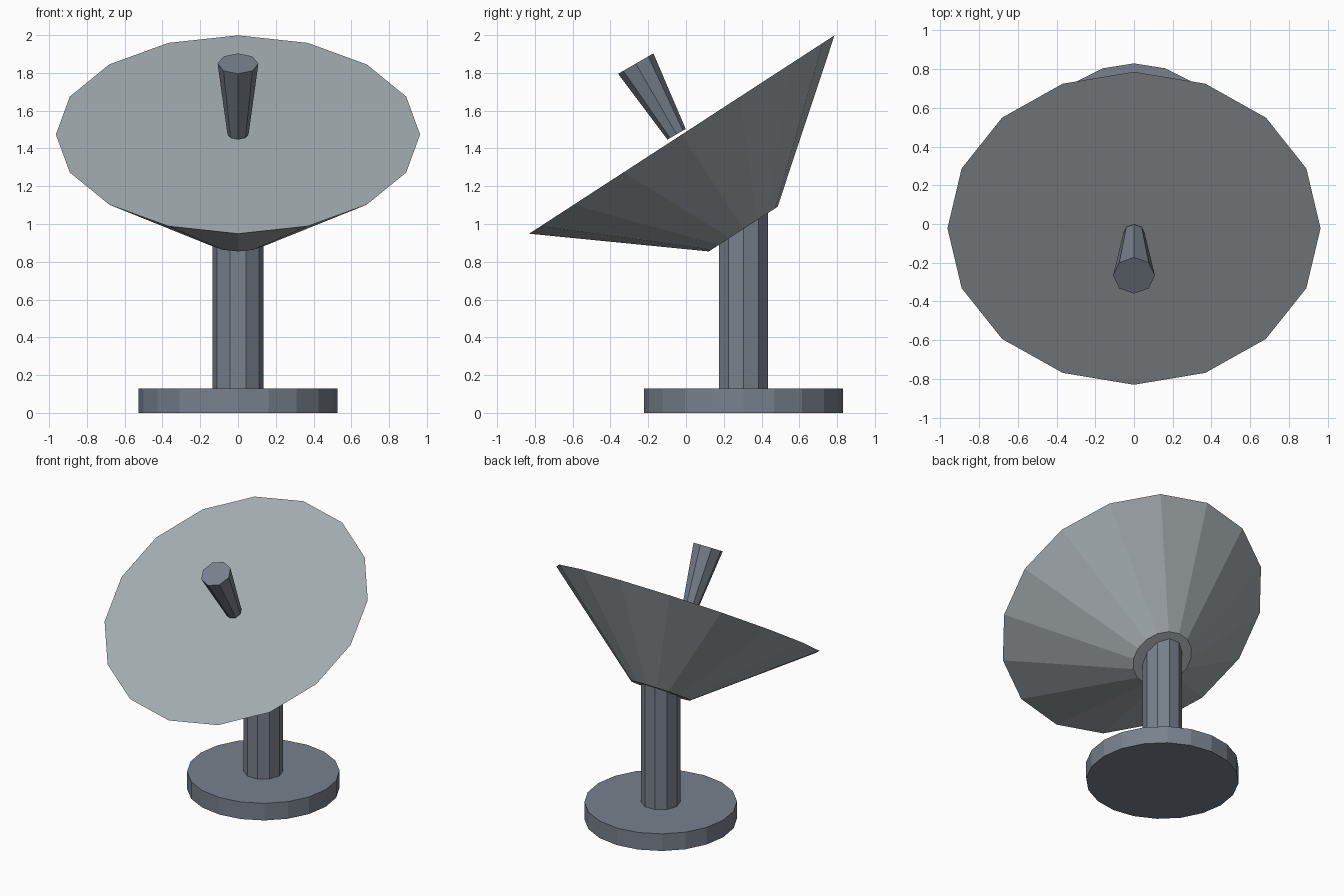
import bpy
import bmesh
from math import radians, sin, cos, tau
from mathutils import Matrix, Vector

old = bpy.data.objects.get("Cube")
if old:
    bpy.data.objects.remove(old, do_unlink=True)


def material(name, rgb):
    mat = bpy.data.materials.new(name)
    mat.use_nodes = True
    mat.diffuse_color = (*rgb, 1)
    mat.node_tree.nodes["Principled BSDF"].inputs["Base Color"].default_value = (*rgb, 1)
    return mat


def frustum(name, sides, r_low, r_high, length, base, tilt, mat):
    """Closed flat-sided cone section, tilted forward about x from its base centre."""
    bm = bmesh.new()
    rings = []
    for radius, z in ((r_low, 0), (r_high, length)):
        rings.append([bm.verts.new((radius * cos(tau * i / sides),
                                    radius * sin(tau * i / sides), z))
                      for i in range(sides)])
    low, high = rings
    bm.faces.new(low[::-1])
    bm.faces.new(high)
    for i in range(sides):
        j = (i + 1) % sides
        bm.faces.new((low[i], low[j], high[j], high[i]))
    bm.transform(Matrix.Translation(Vector(base)) @ Matrix.Rotation(radians(tilt), 4, "X"))
    mesh = bpy.data.meshes.new(name)
    bm.to_mesh(mesh)
    bm.free()
    mesh.materials.append(mat)
    obj = bpy.data.objects.new(name, mesh)
    bpy.context.collection.objects.link(obj)
    return obj


steel = material("blue grey steel", (0.19, 0.22, 0.265))
pale = material("pale grey", (0.37, 0.41, 0.43))

# Stand
frustum("base_disc", 20, 0.526, 0.526, 0.13, (0, 0.304, 0), 0, steel)
frustum("support_post", 10, 0.136, 0.136, 1.0, (0, 0.304, 0.13), 0, steel)

# Tilted dish with a flat front and a small flat back
frustum("dish", 16, 0.217, 0.964, 0.597, (0, 0.303, 0.973), 33, pale)

# Receiver horn just in front of the dish
frustum("receiver_horn", 8, 0.056, 0.108, 0.432, (0, -0.05, 1.475), 30, steel)
